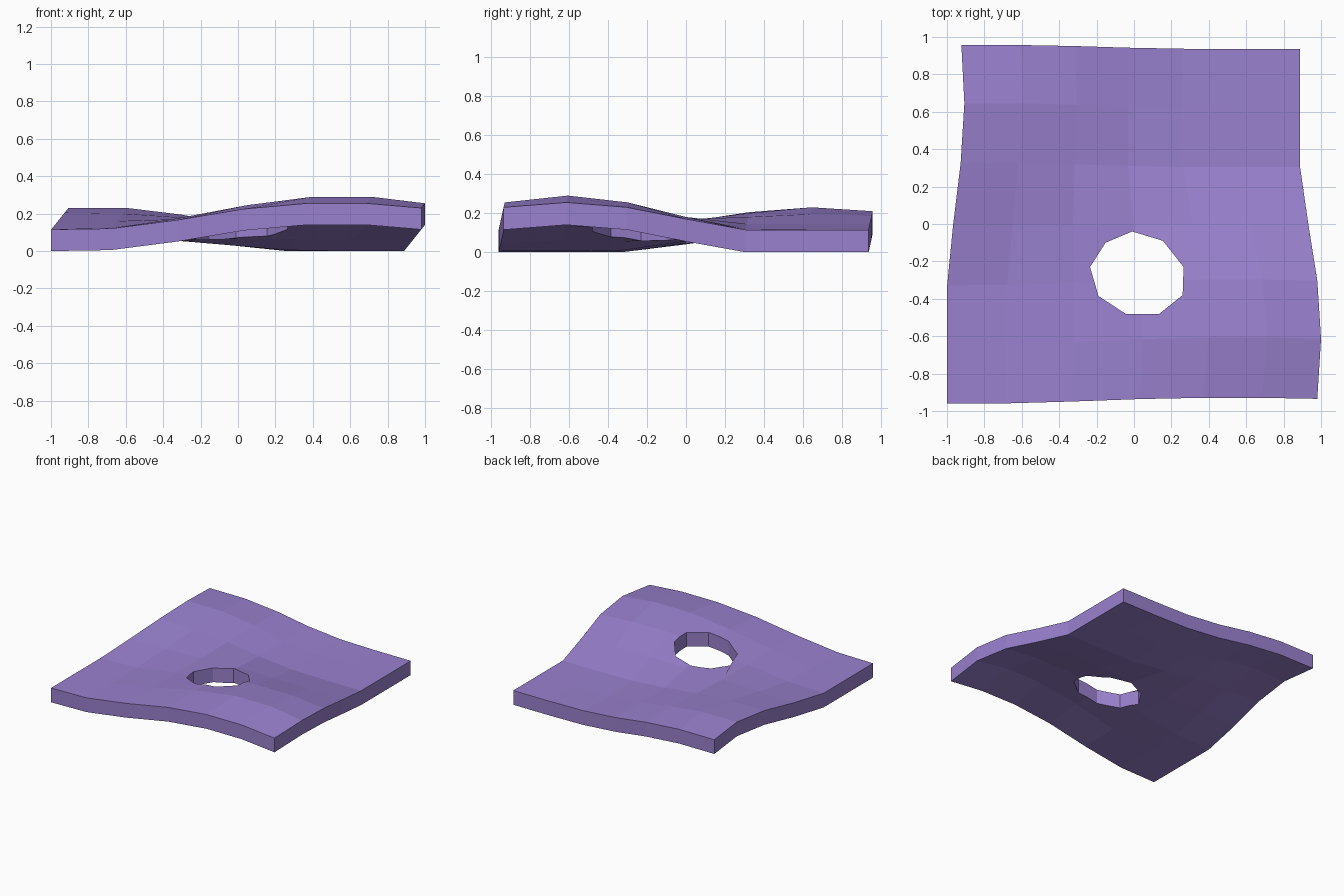
import bpy, bmesh

if "Cube" in bpy.data.objects:
    bpy.data.objects.remove(bpy.data.objects["Cube"])

THICK = 0.115
# top-surface heights, rows from front to back, columns from left to right
HEIGHTS = [
    [.115, .120, .165, .225, .255, .255, .230],
    [.115, .120, .175, .245, .290, .290, .255],
    [.115, .125, .170, .230, .255, .255, .230],
    [.155, .160, .170, .180, .180, .180, .170],
    [.205, .200, .180, .145, .120, .115, .115],
    [.230, .230, .195, .145, .115, .115, .115],
    [.210, .210, .185, .145, .120, .115, .115],
]
# nine-sided hole outline
HOLE = [(-.01, -.04), (-.152, -.1), (-.235, -.23), (-.19, -.385), (-.045, -.48),
        (.135, -.48), (.26, -.38), (.265, -.23), (.155, -.09)]


def finish(bm, name):
    bmesh.ops.recalc_face_normals(bm, faces=bm.faces)
    mesh = bpy.data.meshes.new(name)
    bm.to_mesh(mesh)
    bm.free()
    obj = bpy.data.objects.new(name, mesh)
    bpy.context.collection.objects.link(obj)
    return obj


def extrude_up(bm, faces, dz):
    new = bmesh.ops.extrude_face_region(bm, geom=faces)['geom']
    bmesh.ops.translate(bm, vec=(0, 0, dz),
                        verts=[v for v in new if isinstance(v, bmesh.types.BMVert)])


# wavy plate: the wave also pushes the grid sideways a little
bm = bmesh.new()
rows = []
for j, row in enumerate(HEIGHTS):
    rows.append([bm.verts.new((-.955 + .3145 * i + .8 * (z - .17),
                               -.948 + .316 * j + .22 * (z - .17),
                               z - THICK)) for i, z in enumerate(row)])
for a, b in zip(rows, rows[1:]):
    for i in range(6):
        bm.faces.new((a[i], a[i + 1], b[i + 1], b[i]))
extrude_up(bm, bm.faces[:], THICK)
plate = finish(bm, "wavy_plate")

# hole cutter
bm = bmesh.new()
face = bm.faces.new([bm.verts.new((x, y, -.5)) for x, y in HOLE])
extrude_up(bm, [face], 1.5)
cutter = finish(bm, "hole_cutter")
cutter.hide_render = True

# cut the hole
mod = plate.modifiers.new("hole", 'BOOLEAN')
mod.operation = 'DIFFERENCE'
mod.solver = 'EXACT'
mod.object = cutter
bpy.context.view_layer.objects.active = plate
plate.select_set(True)
bpy.ops.object.modifier_apply(modifier=mod.name)
bpy.data.objects.remove(cutter)

# purple material
mat = bpy.data.materials.new("purple")
mat.diffuse_color = (0.32, 0.22, 0.62, 1)
mat.use_nodes = True
mat.node_tree.nodes["Principled BSDF"].inputs["Base Color"].default_value = mat.diffuse_color
plate.data.materials.clear()
plate.data.materials.append(mat)
